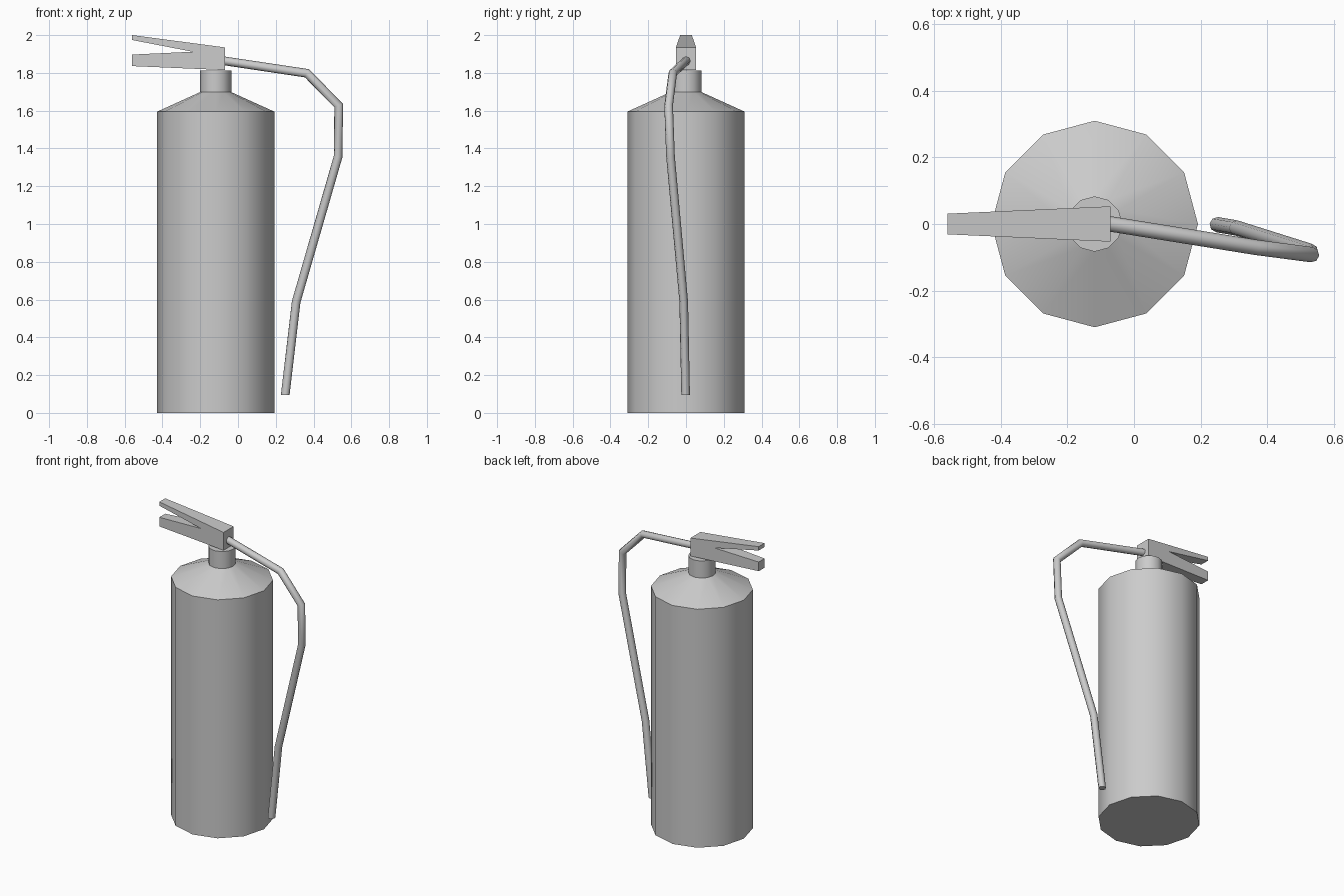
import bpy, bmesh, math
from mathutils import Vector

if "Cube" in bpy.data.objects:
    bpy.data.objects.remove(bpy.data.objects["Cube"])


def finish(name, bm, angle=None):
    bmesh.ops.recalc_face_normals(bm, faces=bm.faces)
    mesh = bpy.data.meshes.new(name)
    bm.to_mesh(mesh)
    bm.free()
    ob = bpy.data.objects.new(name, mesh)
    bpy.context.collection.objects.link(ob)
    if angle:
        bpy.ops.object.select_all(action='DESELECT')
        ob.select_set(True)
        bpy.context.view_layer.objects.active = ob
        bpy.ops.object.shade_smooth_by_angle(angle=math.radians(angle))
    return ob


def skin(name, rings, angle):
    """Join rings of points into a capped tube."""
    bm = bmesh.new()
    loops = [[bm.verts.new(p) for p in ring] for ring in rings]
    n = len(loops[0])
    for a, b in zip(loops, loops[1:]):
        for i in range(n):
            j = (i + 1) % n
            bm.faces.new((a[i], a[j], b[j], b[i]))
    bm.faces.new(loops[0])
    bm.faces.new(loops[-1])
    return finish(name, bm, angle)


def circle(n):
    return [(math.cos(math.tau * i / n), math.sin(math.tau * i / n)) for i in range(n)]


# Tank: body, shoulder and neck turned from one profile
CX = -0.118
profile = [(0.31, 0), (0.31, 1.595), (0.083, 1.698), (0.083, 1.812)]
skin("tank", [[(CX + r * c, r * s, z) for c, s in circle(12)] for r, z in profile], 40)

# Handle: forked side profile, narrowing toward the grip end
side = [(-0.07, 1.815), (-0.07, 1.935), (-0.56, 2.0), (-0.56, 1.974),
        (-0.24, 1.912), (-0.56, 1.897), (-0.56, 1.836)]


def half_width(x):
    return 0.031 + (x + 0.56) / 0.49 * 0.022


skin("handle", [[(x, s * half_width(x), z) for x, z in side] for s in (-1, 1)], None)

# Hose: round section swept along a bent path with mitred joints
path = [Vector(p) for p in [(-0.07, 0, 1.863), (0.365, -0.07, 1.798), (0.533, -0.092, 1.627),
                            (0.53, -0.082, 1.357), (0.308, -0.012, 0.588), (0.25, -0.002, 0.095)]]
R = 0.023
dirs = [(b - a).normalized() for a, b in zip(path, path[1:])]
normals = [Vector((1, 0, 0))] + [(a + b).normalized() for a, b in zip(dirs, dirs[1:])] + [Vector((0, 0, -1))]
side_axis = dirs[0].cross(Vector((0, 0, 1))).normalized()
up_axis = side_axis.cross(dirs[0])
ring = [path[0] + R * (c * side_axis + s * up_axis) for c, s in circle(8)]
rings = []
for k, (p, n) in enumerate(zip(path, normals)):
    d = dirs[max(k - 1, 0)]
    ring = [q + d * ((p - q).dot(n) / d.dot(n)) for q in ring]
    rings.append(ring)
skin("hose", rings, 50)
